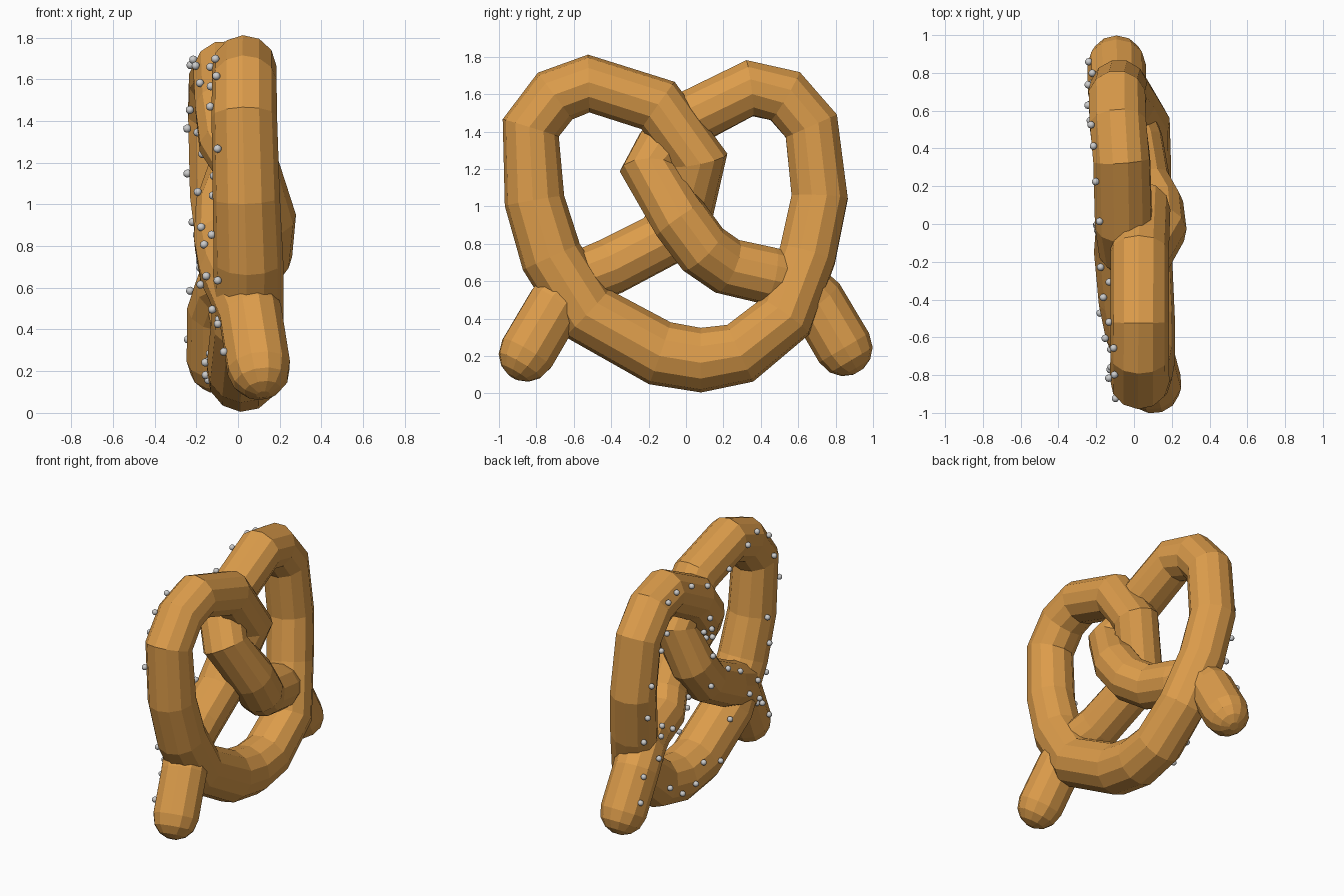
import bpy, bmesh, math, random
from mathutils import Vector

if "Cube" in bpy.data.objects:
    bpy.data.objects.remove(bpy.data.objects["Cube"])

random.seed(4)
R, SIDES = 0.153, 12

# centre line of the dough rope, from the right end to the left end
PATH = [Vector(p) for p in [
    (-0.092, 0.845, 0.245), (-0.09, 0.70, 0.49), (-0.055, 0.58, 0.60), (0.0, 0.44, 0.63),
    (0.04, 0.22, 0.68), (0.11, 0.09, 0.77), (0.125, -0.03, 0.93), (0.04, -0.20, 1.19),
    (-0.04, -0.12, 1.31), (-0.055, 0.0, 1.46), (-0.065, 0.34, 1.632), (-0.085, 0.53, 1.59),
    (-0.09, 0.67, 1.43), (-0.08, 0.715, 1.05), (-0.04, 0.65, 0.74), (0.03, 0.53, 0.41),
    (0.03, 0.29, 0.215), (0.025, 0.08, 0.178), (0.025, -0.14, 0.215), (0.045, -0.53, 0.43),
    (0.05, -0.72, 0.73), (0.04, -0.81, 1.03), (0.03, -0.83, 1.42), (0.03, -0.70, 1.59),
    (0.03, -0.52, 1.657), (0.03, -0.15, 1.54), (0.04, 0.07, 1.25), (-0.05, 0.0, 0.99),
    (-0.06, -0.13, 0.82), (-0.035, -0.40, 0.68), (0.0, -0.57, 0.61), (0.06, -0.70, 0.47),
    (0.10, -0.85, 0.215)]]


def material(name, col):
    m = bpy.data.materials.new(name)
    m.diffuse_color = (*col, 1)
    m.use_nodes = True
    m.node_tree.nodes["Principled BSDF"].inputs["Base Color"].default_value = m.diffuse_color
    return m


def finish(bm, name, mat=None):
    me = bpy.data.meshes.new(name)
    bmesh.ops.recalc_face_normals(bm, faces=bm.faces)
    bm.to_mesh(me)
    bm.free()
    ob = bpy.data.objects.new(name, me)
    bpy.context.collection.objects.link(ob)
    if mat:
        me.materials.append(mat)
    return ob


def radius(i):
    """rope is thickest in the belly at the bottom"""
    return R * (1.01 + 0.14 * math.exp(-((i - 18) / 2.8) ** 2))


def stations(path):
    """centre, tangent and radius of each ring, with domed ends"""
    d0 = (path[1] - path[0]).normalized()
    d1 = (path[-1] - path[-2]).normalized()
    dome = [(math.sin(a), math.cos(a)) for a in (math.radians(t) for t in (30, 55, 78))]
    out = [(path[0] - d0 * R * s, d0, R * c) for s, c in reversed(dome)]
    for i, p in enumerate(path):
        a = (p - path[i - 1]).normalized() if i else d0
        b = (path[i + 1] - p).normalized() if i < len(path) - 1 else d1
        out.append((p, (a + b).normalized(), radius(i)))
    return out + [(path[-1] + d1 * R * s, d1, R * c) for s, c in dome]


# twisted dough rope
bm = bmesh.new()
rings = []
normal = Vector((1, 0, 0))
for c, t, r in stations(PATH):
    normal = (normal - t * normal.dot(t)).normalized()
    side = t.cross(normal)
    rings.append([bm.verts.new(c + r * (normal * math.cos(a) + side * math.sin(a)))
                  for a in (2 * math.pi * k / SIDES for k in range(SIDES))])
for a, b in zip(rings, rings[1:]):
    for k in range(SIDES):
        j = (k + 1) % SIDES
        bm.faces.new((a[k], a[j], b[j], b[k]))
bm.faces.new(rings[0])
bm.faces.new(rings[-1])
finish(bm, "dough_rope", material("baked_dough", (0.72, 0.335, 0.07)))

# salt grains scattered on the -x face
bm = bmesh.new()
count = 54
for n in range(count):
    u = (n + 0.5) / count * (len(PATH) - 1)
    i = int(u)
    a, b = PATH[i], PATH[i + 1]
    t = (b - a).normalized()
    back = Vector((-1, 0, 0))
    back = (back - t * back.dot(t)).normalized()
    ang = random.uniform(-0.8, 0.8)
    pos = a.lerp(b, u - i) + (radius(u) + 0.008) * (back * math.cos(ang) + t.cross(back) * math.sin(ang))
    # skip grains that would be buried in another stretch of rope
    if any((pos - p.lerp(q, f)).length < R - 0.01
           for p, q in zip(PATH, PATH[1:]) for f in (0, 0.25, 0.5, 0.75)):
        continue
    g = bmesh.ops.create_icosphere(bm, subdivisions=2, radius=0.02)
    bmesh.ops.translate(bm, verts=g["verts"], vec=pos)
salt = finish(bm, "salt_grains")
for p in salt.data.polygons:
    p.use_smooth = True
